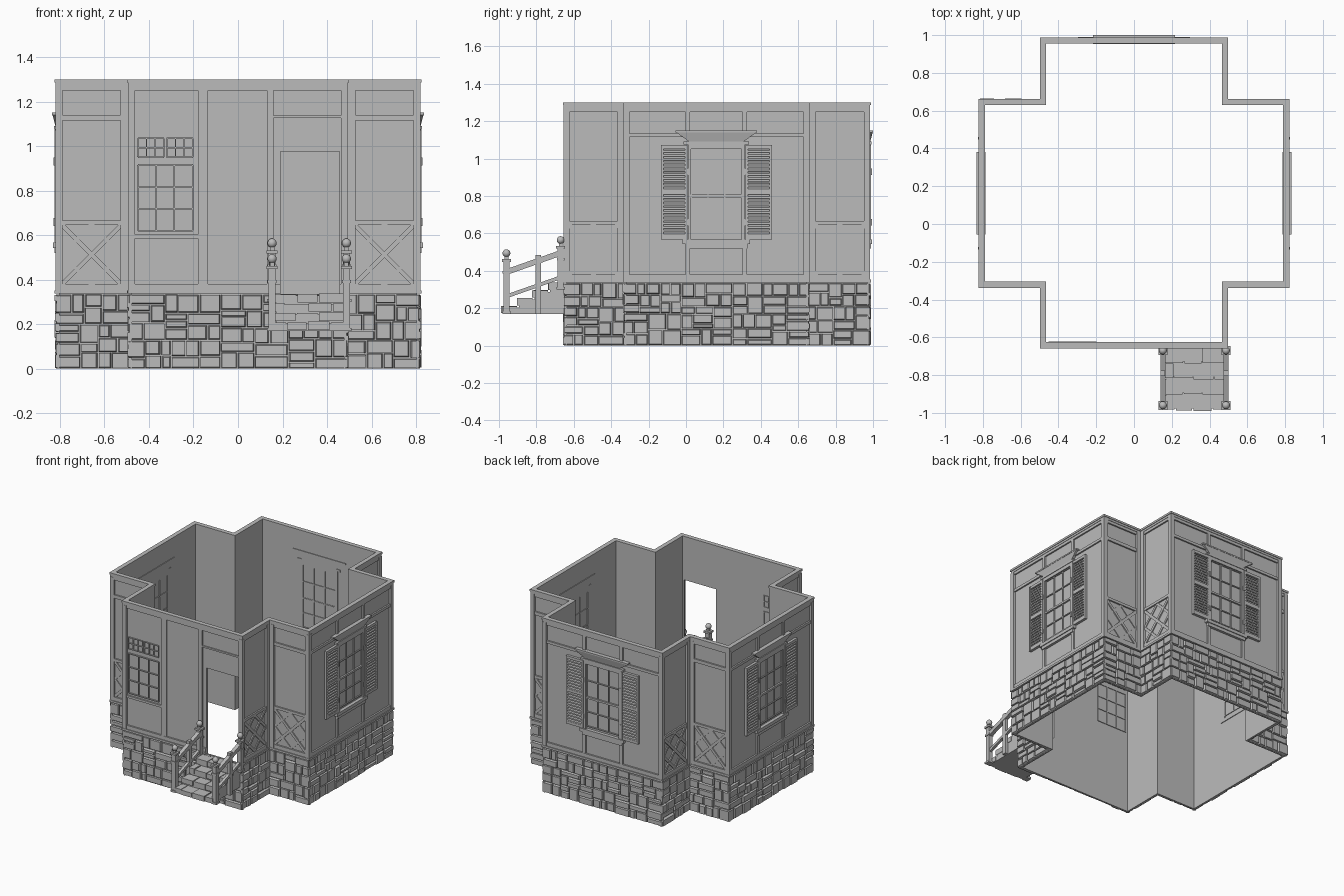
import bpy, bmesh, math, random
from mathutils import Vector

if "Cube" in bpy.data.objects:
    bpy.data.objects.remove(bpy.data.objects["Cube"])

random.seed(4)
mat = bpy.data.materials.new("plain_grey")
mat.diffuse_color = (0.5, 0.5, 0.5, 1)
mat.use_nodes = True
mat.node_tree.nodes["Principled BSDF"].inputs["Base Color"].default_value = mat.diffuse_color
parts = {}


def hexa(part, pts):
    """Closed six-sided block from two matching rings of four points."""
    bm = parts.setdefault(part, bmesh.new())
    v = [bm.verts.new(p) for p in pts]
    for q in ((0, 1, 2, 3), (4, 5, 6, 7), (0, 1, 5, 4), (1, 2, 6, 5), (2, 3, 7, 6), (3, 0, 4, 7)):
        bm.faces.new([v[k] for k in q])


def taper(part, f, r0, d0, r1, d1):
    """Block between rectangle r0 at depth d0 and r1 at depth d1."""
    hexa(part, [f(u, d, z) for (a, b, c, e), d in ((r0, d0), (r1, d1))
                for u, z in ((a, c), (b, c), (b, e), (a, e))])


def box(part, f, u0, u1, d0, d1, z0, z1):
    taper(part, f, (u0, u1, z0, z1), d0, (u0, u1, z0, z1), d1)


def bar(part, f, p, q, w, d0, d1):
    """Straight slanted board from p to q in the wall plane."""
    p, q = Vector(p), Vector(q)
    t = (q - p).normalized() * (w / 2)
    n = Vector((-t.y, t.x))
    ring = (p + n, q + n, q - n, p - n)
    hexa(part, [f(c.x, d, c.y) for d in (d0, d1) for c in ring])


def plan(o):
    """Cross-shaped outline, counter-clockwise, moved inward by o."""
    X, x, a, b, c, e = 0.82 - o, 0.495 - o, -0.655 + o, -0.335 + o, 0.66 - o, 0.985 - o
    return [Vector(p) for p in ((-x, a), (x, a), (x, b), (X, b), (X, c), (x, c),
                                (x, e), (-x, e), (-x, c), (-X, c), (-X, b), (-x, b))]


def ring(part, o0, o1, z0, z1, skip=()):
    A, B = plan(o0), plan(o1)
    for i in range(12):
        if i not in skip:
            j = (i + 1) % 12
            hexa(part, [(*p, z) for z in (z0, z1) for p in (A[i], A[j], B[j], B[i])])


def frame(i):
    """Wall coordinates: u along the wall, d outward, z up."""
    P = plan(0)
    p, q = P[i], P[(i + 1) % 12]
    t = (q - p).normalized()
    n = Vector((t.y, -t.x))
    return (lambda u, d, z: Vector((*(p + t * u + n * d), z))), (q - p).length


def world(u, d, z):
    return Vector((u, d, z))


def side(u, d, z):
    return Vector((d, u, z))


def split(r, out):
    """Cut a rectangle into irregular masonry blocks."""
    a, b, c, e = r
    w, h = b - a, e - c
    if w < 0.1 and h < 0.09 or (w < 0.17 and h < 0.06) or (w < 0.08 and h < 0.12 and random.random() < 0.4):
        out.append(r)
        return
    k = random.uniform(0.35, 0.65)
    if w > h * 1.5:
        m = a + w * k
        split((a, m, c, e), out)
        split((m, b, c, e), out)
    else:
        m = c + h * k
        split((a, b, c, m), out)
        split((a, b, m, e), out)


def glazing(f, u0, u1, z0, z1, cols, rows, w=0.007):
    """Window frame with glazing bars, showing on both wall faces."""
    for k in range(cols + 1):
        u = u0 + (u1 - u0) * k / cols
        box("window_bars", f, u - w / 2, u + w / 2, -0.033, -0.007, z0, z1)
    for k in range(rows + 1):
        z = z0 + (z1 - z0) * k / rows
        box("window_bars", f, u0, u1, -0.033, -0.007, z - w / 2, z + w / 2)


def shutter(f, u0, u1, z0, z1):
    s, zm = 0.013, (z0 + z1) / 2
    for a in (u0, u1 - s):
        box("shutter_frame", f, a, a + s, -0.017, 0.005, z0, z1)
    for z in (z0, zm - 0.012, z1 - 0.02):
        box("shutter_frame", f, u0, u1, -0.017, 0.004, z, z + 0.02)
    for lo, hi in ((z0 + 0.02, zm - 0.012), (zm + 0.008, z1 - 0.02)):
        st = (hi - lo) / 11
        for k in range(11):
            z = lo + k * st
            taper("shutter_slats", f, (u0 + s, u1 - s, z + st * 0.5, z + st), -0.016,
                  (u0 + s, u1 - s, z, z + st * 0.5), 0.002)


def large_window(f, c):
    glazing(f, c - 0.135, c + 0.135, 0.585, 0.80, 3, 2)
    glazing(f, c - 0.135, c + 0.135, 0.80, 1.05, 3, 2)
    box("window_casing", f, c - 0.135, c + 0.135, -0.03, -0.002, 0.793, 0.807)
    for s in (-1, 1):
        a, b = sorted((c + s * 0.135, c + s * 0.152))
        box("window_casing", f, a, b, -0.033, 0.002, 0.565, 1.075)
        a, b = sorted((c + s * 0.155, c + s * 0.297))
        shutter(f, a, b, 0.567, 1.072)
        for z in (0.66, 0.93):
            box("shutter_hinges", f, c + s * 0.153 - 0.006, c + s * 0.153 + 0.006, -0.01, 0.009, z - 0.018, z + 0.018)
        m = c + s * 0.152
        box("wall_boards", f, m - 0.012, m + 0.012, -0.02, -0.004, 0.38, 0.53)
        box("wall_boards", f, m - 0.012, m + 0.012, -0.02, -0.004, 1.13, 1.25)
    box("window_casing", f, c - 0.152, c + 0.152, -0.033, 0.002, 1.05, 1.075)
    box("window_sill", f, c - 0.18, c + 0.18, -0.033, 0.01, 0.543, 0.567)
    box("window_sill", f, c - 0.165, c + 0.165, -0.02, 0.004, 0.52, 0.543)
    # flared hood
    box("window_hood", f, c - 0.175, c + 0.175, -0.033, 0.006, 1.075, 1.09)
    hexa("window_hood", [f(c + h * s, d, z) for h, z, dd in ((0.145, 1.09, 0.0), (0.215, 1.14, 0.013))
                         for s, d in ((-1, -0.033), (1, -0.033), (1, dd), (-1, dd))])
    box("window_hood", f, c - 0.218, c + 0.218, -0.033, 0.015, 1.14, 1.15)


# Walls, with the doorway left open in the front wall
ring("walls", 0.015, 0.028, 0, 1.285, skip=(0,))
f0, L0 = frame(0)
D0, D1 = 0.685, 0.95
for r in ((0.015, D0, 0, 1.285), (D1, L0 - 0.015, 0, 1.285), (D0, D1, 0, 0.335), (D0, D1, 0.975, 1.285)):
    box("walls", f0, r[0], r[1], -0.028, -0.015, r[2], r[3])

# Cornice and base mouldings
ring("cornice", -0.003, 0.03, 1.285, 1.30)
ring("cornice", 0.004, 0.028, 1.25, 1.27)
ring("cornice", 0.001, 0.028, 1.27, 1.285)
ring("base_moulding", -0.003, 0.02, 0.337, 0.352, skip=(0,))
ring("base_moulding", 0.003, 0.02, 0.352, 0.38, skip=(0,))
for a, b in ((0, D0), (D1, L0)):
    box("base_moulding", f0, a, b, -0.02, 0.003, 0.337, 0.352)
    box("base_moulding", f0, a, b, -0.02, -0.003, 0.352, 0.38)

for i in range(12):
    f, L = frame(i)
    lo = -0.015 if i % 3 == 2 else 0
    hi = L + 0.015 if i % 3 == 1 else L
    # Stone foundation
    stones = []
    split((lo, hi, 0, 0.335), stones)
    for a, b, c, e in stones:
        g, j = 0.0025, lambda: random.uniform(0.003, 0.009)
        taper("foundation_stones", f, (a + g, b - g, c + g * (c > 0), e - g), -0.018,
              (a + j(), b - j(), c + j(), e - j()), random.uniform(-0.004, 0.004))
    # Corner posts
    box("corner_posts", f, lo, 0.032, -0.02, 0, 0.352, 1.27)
    box("corner_posts", f, L - 0.032, hi, -0.02, 0, 0.352, 1.27)
    if i == 0:
        continue
    if i % 3 == 0:
        box("wall_boards", f, 0.03, L - 0.03, -0.02, -0.004, 1.115, 1.135)
        large_window(f, L / 2)
        continue
    # Narrow walls with a crossed lattice panel
    a, b, c, e = 0.03, L - 0.03, 0.38, 0.645
    box("wall_boards", f, a, b, -0.02, -0.004, e, e + 0.02)
    if i % 2 == 0:
        box("wall_boards", f, a, b, -0.02, -0.004, 1.115, 1.14)
    m, n = (a + b) / 2, (c + e) / 2
    for p, q in (((a, c), (b, e)), ((a, e), (b, c))):
        bar("lattice", f, p, q, 0.02, -0.018, -0.007)
    mids = ((m, c), (b, n), (m, e), (a, n))
    for k in range(4):
        bar("lattice", f, mids[k], mids[(k + 1) % 4], 0.018, -0.018, -0.009)

# Front wall boards, small window and door trim
for a, b in ((0.315, 0.36), (0.625, 0.655)):
    box("wall_boards", f0, a, b, -0.02, -0.004, 0.38, 1.25)
box("wall_boards", f0, 0.655, 0.965, -0.02, -0.006, 1.125, 1.137)
box("wall_boards", f0, 0.03, 0.315, -0.02, -0.004, 0.585, 0.602)
glazing(f0, 0.045, 0.162, 0.95, 1.035, 3, 2, 0.005)
glazing(f0, 0.175, 0.292, 0.95, 1.035, 3, 2, 0.005)
glazing(f0, 0.045, 0.292, 0.62, 0.815, 3, 2)
glazing(f0, 0.045, 0.292, 0.815, 0.915, 3, 1)

# Entrance steps of stone blocks
X0, X1, run = 0.165, 0.48, 0.083
for k in range(4):
    y0, y1, top = -0.985 + run * k, -0.985 + run * (k + 1), 0.21 + 0.0417 * k
    box("step_core", world, X0 + 0.006, X1 - 0.006, y0 + 0.008, -0.65, 0.17, top - 0.006)
    cuts = [X0, *(X0 + (X1 - X0) * (t + random.uniform(-0.06, 0.06)) for t in
                  ((0.33, 0.67) if k % 2 else (0.2, 0.5, 0.78))), X1]
    for a, b in zip(cuts, cuts[1:]):
        box("step_stones", world, a + 0.003, b - 0.003, y0 + random.uniform(-0.006, 0.004), y1 - 0.002,
            top - 0.037, top + random.uniform(-0.003, 0.003))

# Handrails with newel posts and ball finials
for x in (0.153, 0.487):
    for y, z0, z1 in ((-0.96, 0.17, 0.46), (-0.67, 0.30, 0.53)):
        box("newel_posts", world, x - 0.016, x + 0.016, y - 0.016, y + 0.016, z0, z1)
        for z, w in ((z0, 0.022), (z1 - 0.075, 0.021), (z1 - 0.012, 0.024)):
            box("newel_posts", world, x - w, x + w, y - w, y + w, z, z + 0.014)
        box("newel_posts", world, x - 0.01, x + 0.01, y - 0.01, y + 0.01, z1, z1 + 0.02)
        bm = parts.setdefault("ball_finials", bmesh.new())
        new = bmesh.ops.create_uvsphere(bm, u_segments=14, v_segments=8, radius=0.021)["verts"]
        bmesh.ops.translate(bm, verts=new, vec=(x, y, z1 + 0.034))
    box("middle_posts", world, x - 0.012, x + 0.012, y - 0.135, y - 0.105, 0.17, 0.485)
    bar("handrails", side, (-0.955, 0.395), (-0.67, 0.495), 0.03, x - 0.014, x + 0.014)
    bar("handrails", side, (-0.955, 0.265), (-0.67, 0.365), 0.02, x - 0.01, x + 0.01)

for name, bm in parts.items():
    bmesh.ops.recalc_face_normals(bm, faces=bm.faces)
    me = bpy.data.meshes.new(name)
    if name == "ball_finials":
        for face in bm.faces:
            face.smooth = True
    bm.to_mesh(me)
    bm.free()
    me.materials.append(mat)
    bpy.context.collection.objects.link(bpy.data.objects.new(name, me))
